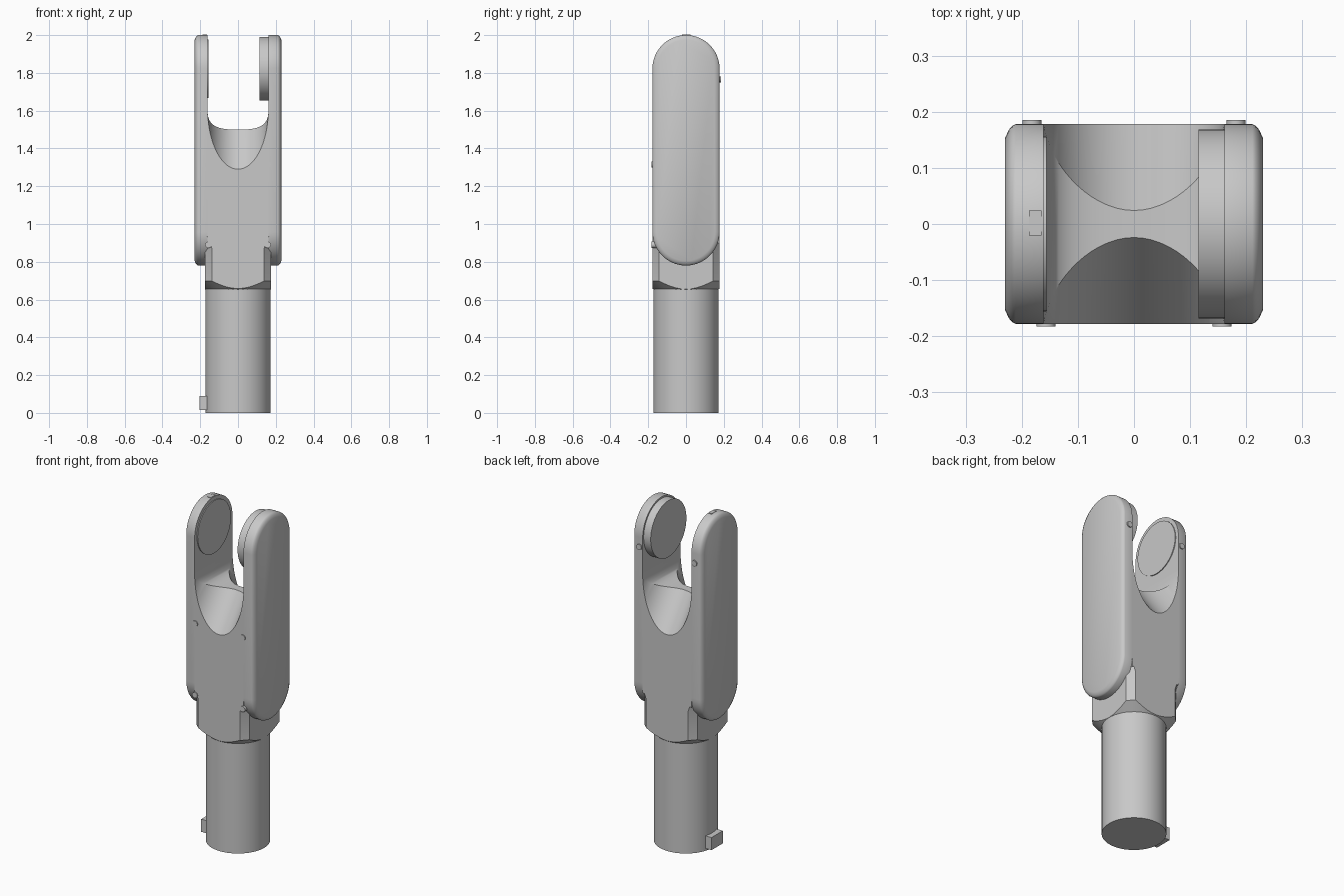
import bpy, bmesh
from math import sin, cos, pi, hypot, sqrt, radians
from mathutils import Matrix, Vector

if "Cube" in bpy.data.objects:
    bpy.data.objects.remove(bpy.data.objects["Cube"])

grey = bpy.data.materials.new("plain grey")
grey.use_nodes = True
colour = (0.58, 0.58, 0.58, 1)
grey.diffuse_color = colour
grey.node_tree.nodes["Principled BSDF"].inputs["Base Color"].default_value = colour


def finish(name, bm, angle=30):
    bmesh.ops.recalc_face_normals(bm, faces=bm.faces)
    mesh = bpy.data.meshes.new(name)
    bm.to_mesh(mesh)
    bm.free()
    mesh.materials.append(grey)
    obj = bpy.data.objects.new(name, mesh)
    bpy.context.collection.objects.link(obj)
    bpy.ops.object.select_all(action='DESELECT')
    obj.select_set(True)
    bpy.context.view_layer.objects.active = obj
    bpy.ops.object.shade_smooth_by_angle(angle=radians(angle))
    return obj


def loft(name, rings):
    """Join closed rings of equal length and cap both ends."""
    bm = bmesh.new()
    rows = [[bm.verts.new(p) for p in ring] for ring in rings]
    n = len(rows[0])
    for a, b in zip(rows, rows[1:]):
        for i in range(n):
            j = (i + 1) % n
            bm.faces.new((a[i], a[j], b[j], b[i]))
    bm.faces.new(rows[0])
    bm.faces.new(rows[-1])
    return finish(name, bm)


def cylinder(name, centre, radius, depth, axis, segments=64):
    bm = bmesh.new()
    turn = Vector((0, 0, 1)).rotation_difference(Vector(axis)).to_matrix().to_4x4()
    bmesh.ops.create_cone(bm, cap_ends=True, segments=segments, radius1=radius,
                          radius2=radius, depth=depth,
                          matrix=Matrix.Translation(centre) @ turn)
    return finish(name, bm)


def box(name, centre, size):
    bm = bmesh.new()
    bmesh.ops.create_cube(bm, size=1, matrix=Matrix.Translation(centre)
                          @ Matrix.Diagonal((*size, 1)))
    return finish(name, bm)


HALF_Y, INNER, LOW, HIGH = 0.178, 0.161, 0.958, 1.822

# Round shank with its small side key
cylinder("shank", (0, 0, 0.35), 0.173, 0.70, (0, 0, 1), 96)
box("side_key", (-0.185, 0, 0.052), (0.04, 0.106, 0.075))


# Collar block: chamfered corners, underside turned to a cone
def octagon(hx, hy, cut, steps=10):
    quarter = [(hx, -hy + cut), (hx, hy - cut), (hx - cut, hy)]
    corners = quarter + [(-hx + cut, hy)]
    corners += [(-x, -y) for x, y in corners]
    points = []
    for a, b in zip(corners, corners[1:] + corners[:1]):
        points += [Vector(a).lerp(Vector(b), k / steps) for k in range(steps)]
    return points


outline = octagon(0.174, HALF_Y, 0.036)
loft("collar", [
    [(*(p.normalized() * 0.165), 0.648) for p in outline],
    [(*p, 0.655 + (p.length - 0.174) * 0.85) for p in outline],
    [(*p, 0.87) for p in outline],
    [(*p, 0.935) for p in octagon(0.174, HALF_Y, 0.012)],
])

# Fork body: saddle with a level strip and two scooped slopes
rings = []
COLUMNS = 32
for i in range(COLUMNS + 1):
    u = sin(pi * (i / COLUMNS - 0.5))
    x = u * INNER
    edge_z = 1.61 - 0.32 * sqrt(max(0, 1 - u * u))
    ridge_z = max(edge_z, 1.61 - 0.11 * max(0, 1 - abs(u) ** 3) ** (1 / 3))
    ridge_y = HALF_Y - (ridge_z - edge_z) / 1.364
    rings.append([(x, -HALF_Y, 0.9), (x, -HALF_Y, edge_z), (x, -ridge_y, ridge_z),
                  (x, ridge_y, ridge_z), (x, HALF_Y, edge_z), (x, HALF_Y, 0.9)])
loft("fork_body", rings)


# Fork cheeks: rounded-end plates with softened outer rims
def stadium(x, r, steps=32):
    ends = ((HIGH, 0), (LOW, pi))
    return [(x, r * cos(start + pi * k / steps), z + r * sin(start + pi * k / steps))
            for z, start in ends for k in range(steps + 1)]


for side, word in ((1, "left"), (-1, "right")):
    profile = ((INNER, 0), (0.211, 0), (0.217, 0.003), (0.223, 0.010), (0.230, 0.025))
    loft(word + "_cheek", [stadium(side * x, HALF_Y - inset) for x, inset in profile])

    # Pins on the front and back edges
    for z, height in ((0.89, "lower"), (1.315, "upper")):
        cylinder(f"{word}_{height}_front_pin", (side * 0.157, -0.170, z),
                 0.017, 0.026, (0, 1, 0), 24)
    cylinder(word + "_back_pin", (side * 0.182, 0.172, 1.765), 0.017, 0.026, (0, 1, 0), 24)

# Inner discs near the tips
cylinder("left_thick_disc", (0.140, 0, HIGH), 0.168, 0.050, (1, 0, 0), 96)
cylinder("right_thin_disc", (-0.160, 0, HIGH), 0.156, 0.008, (1, 0, 0), 96)

# Small marker plate on the tip of the right cheek
box("tip_plate", (-0.176, 0.002, 1.998), (0.022, 0.045, 0.008))
